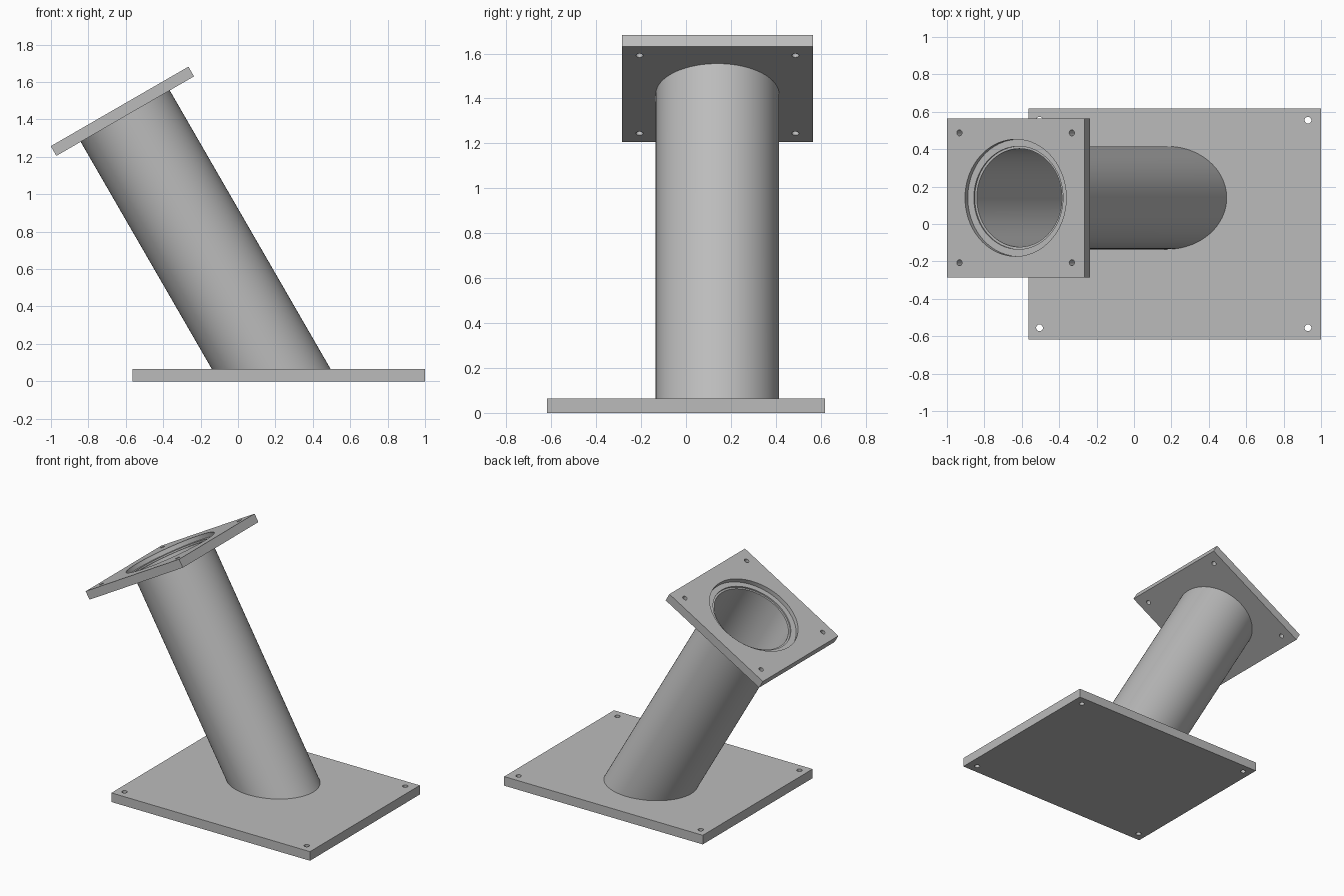
import bpy
import bmesh
import math
from mathutils import Matrix, Vector

default = bpy.data.objects.get("Cube")
if default:
    bpy.data.objects.remove(default, do_unlink=True)

steel = bpy.data.materials.new("light grey steel")
steel.use_nodes = True
GREY = (0.5, 0.5, 0.5, 1)
steel.diffuse_color = GREY
steel.node_tree.nodes["Principled BSDF"].inputs["Base Color"].default_value = GREY

PLATE = 0.065                       # base plate thickness
FLANGE = 0.06                       # flange thickness
OUTER, INNER = 0.275, 0.2625        # tube radii
FOOT = Vector((0.178, 0.14, PLATE))  # tube axis where it meets the base
LENGTH = 1.562                      # tube axis length up to the flange
TILT = Matrix.Translation(FOOT) @ Matrix.Rotation(math.radians(-30), 4, 'Y')


def make(name, bm):
    mesh = bpy.data.meshes.new(name)
    bmesh.ops.recalc_face_normals(bm, faces=bm.faces)
    bm.to_mesh(mesh)
    bm.free()
    obj = bpy.data.objects.new(name, mesh)
    bpy.context.collection.objects.link(obj)
    mesh.materials.append(steel)
    return obj


def box(name, centre, size):
    bm = bmesh.new()
    bmesh.ops.create_cube(bm, size=1, matrix=Matrix.Translation(centre)
                          @ Matrix.Diagonal((*size, 1)))
    return make(name, bm)


def drill(obj, x, y, radius, z0, z1, sides=32):
    """Cut a vertical round hole between two heights."""
    bm = bmesh.new()
    bmesh.ops.create_cone(bm, cap_ends=True, segments=sides, radius1=radius,
                          radius2=radius, depth=z1 - z0,
                          matrix=Matrix.Translation((x, y, (z0 + z1) / 2)))
    cutter = make("hole_cutter", bm)
    cutter.hide_render = True
    mod = obj.modifiers.new("hole", 'BOOLEAN')
    mod.operation, mod.solver, mod.object = 'DIFFERENCE', 'EXACT', cutter
    bpy.context.view_layer.objects.active = obj
    bpy.ops.object.modifier_apply(modifier=mod.name)
    bpy.data.objects.remove(cutter, do_unlink=True)


def smooth(obj):
    bpy.ops.object.select_all(action='DESELECT')
    obj.select_set(True)
    bpy.context.view_layer.objects.active = obj
    bpy.ops.object.shade_smooth_by_angle(angle=math.radians(30))


# Base plate with four bolt holes
base = box("base_plate", (0.2175, 0, PLATE / 2), (1.565, 1.236, PLATE))
for x in (-0.505, 0.93):
    for y in (-0.555, 0.555):
        drill(base, x, y, 0.018, -0.1, 0.2)
smooth(base)

# Flange with bolt holes and a stepped bore, modelled flat then tilted
flange = box("top_flange", (0, 0, LENGTH + FLANGE / 2), (0.85, 0.85, FLANGE))
for x in (-0.347, 0.347):
    for y in (-0.347, 0.347):
        drill(flange, x, y, 0.016, LENGTH - 0.1, LENGTH + 0.2)
drill(flange, 0, 0, OUTER, LENGTH - 0.1, LENGTH + 0.2, 96)
drill(flange, 0, 0, 0.3125, LENGTH + 0.03, LENGTH + 0.2, 96)
flange.data.transform(TILT)
smooth(flange)

# Hollow tube, mitred at the foot to sit flat on the base plate
bm = bmesh.new()
SIDES = 96
TOP = LENGTH + 0.02
rings = []
for radius, top in ((OUTER, False), (OUTER, True), (INNER, True), (INNER, False)):
    ring = []
    for i in range(SIDES):
        a = math.tau * i / SIDES
        x, y = radius * math.cos(a), radius * math.sin(a)
        z = TOP if top else -x * math.tan(math.radians(30))
        ring.append(bm.verts.new(TILT @ Vector((x, y, z))))
    rings.append(ring)
for k in range(4):
    a, b = rings[k], rings[(k + 1) % 4]
    for i in range(SIDES):
        j = (i + 1) % SIDES
        bm.faces.new((a[i], a[j], b[j], b[i]))
smooth(make("tilted_tube", bm))
